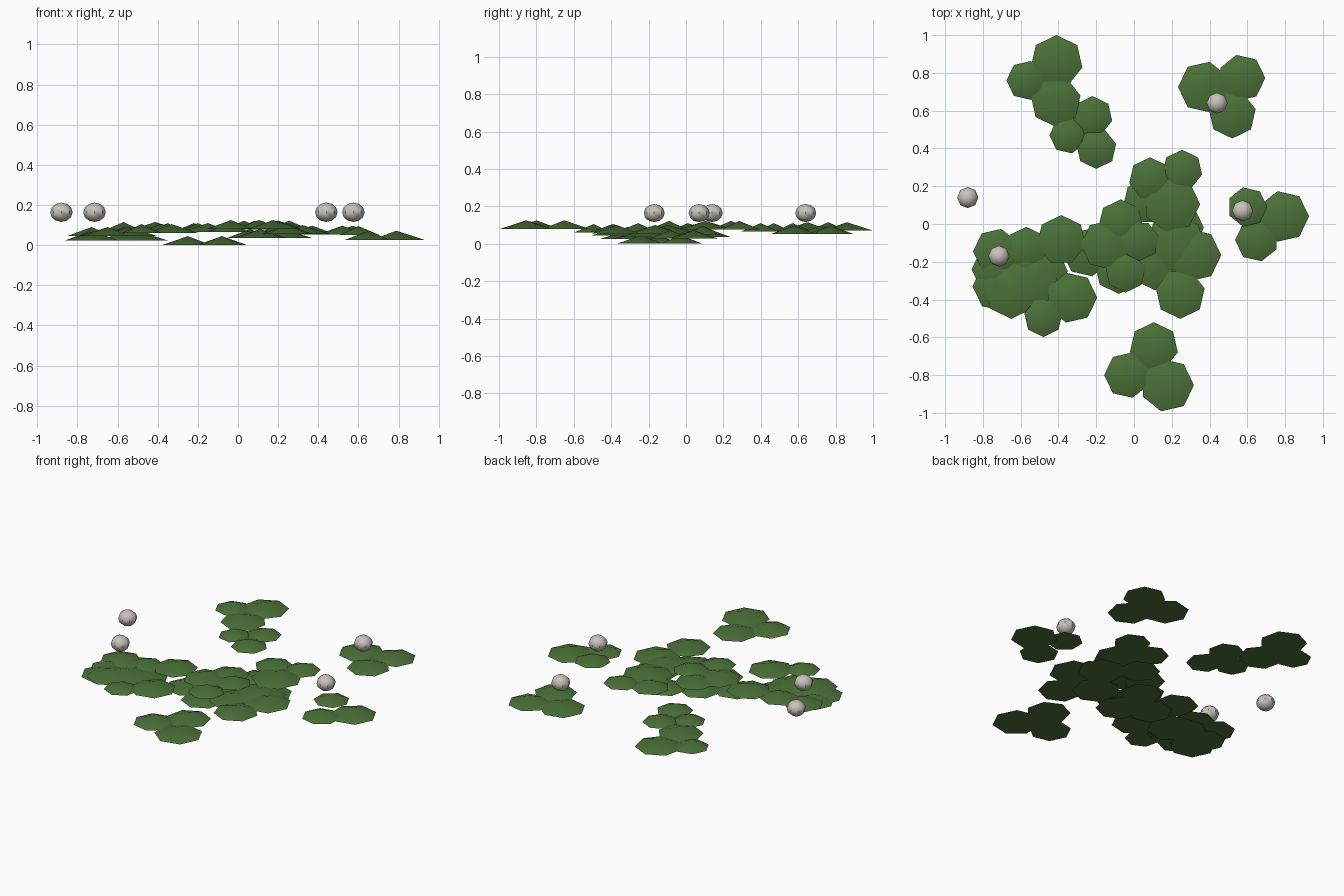
import bpy, math

def material(name, rgb):
    m = bpy.data.materials.new(name)
    m.diffuse_color = (*rgb, 1)
    return m

green = material("leaf green", (0.07, 0.165, 0.04))
stone = material("pale stone", (0.58, 0.55, 0.50))

def finish(name, mat):
    ob = bpy.context.object
    ob.name = name
    ob.data.materials.append(mat)
    bpy.ops.object.shade_smooth_by_angle(angle=math.radians(40))

def cluster(name, base, *cones):
    # shallow seven-sided cones, each with one corner pointing away from the cluster
    cx = sum(c[0] for c in cones) / len(cones)
    cy = sum(c[1] for c in cones) / len(cones)
    height = 0.045
    for i, (x, y, r) in enumerate(cones):
        quarter = round(math.atan2(y - cy, x - cx) / (math.pi / 2))
        bpy.ops.mesh.primitive_cone_add(
            vertices=7, radius1=r, radius2=0, depth=height,
            location=(x, y, base + height / 2),
            rotation=(0, 0, (quarter - 1) * math.pi / 2))
        finish(f"{name}_{i + 1}", green)

# outlying clusters
cluster("back_left_leaf", 0.07, (-0.41, 0.86, 0.14), (-0.57, 0.76, 0.105), (-0.415, 0.65, 0.135))
cluster("back_left_small_leaf", 0.065, (-0.22, 0.57, 0.107), (-0.35, 0.47, 0.098), (-0.2, 0.4, 0.108))
cluster("back_right_leaf", 0.052, (0.37, 0.725, 0.137), (0.57, 0.773, 0.125), (0.52, 0.58, 0.127))
cluster("right_leaf", 0.027, (0.79, 0.04, 0.137), (0.65, -0.085, 0.115))
cluster("right_upper_leaf", 0.05, (0.6, 0.09, 0.106))
cluster("front_leaf", 0.08, (0.105, -0.65, 0.13), (-0.035, -0.8, 0.123), (0.175, -0.853, 0.142))

# left mound, in layers
cluster("left_low_leaf", 0.024, (-0.74, -0.24, 0.12), (-0.72, -0.33, 0.135),
        (-0.57, -0.22, 0.13), (-0.5, -0.25, 0.15))
cluster("left_leaf", 0.045, (-0.73, -0.145, 0.122), (-0.57, -0.13, 0.115),
        (-0.65, -0.36, 0.142), (-0.55, -0.31, 0.15))
cluster("left_high_leaf", 0.06, (-0.48, -0.495, 0.103), (-0.33, -0.39, 0.135), (-0.385, -0.085, 0.132))

# middle mound, in layers
cluster("middle_ground_leaf", 0.0, (-0.25, -0.15, 0.13), (-0.08, -0.24, 0.13), (-0.08, -0.03, 0.12))
cluster("middle_low_leaf", 0.035, (0.11, -0.21, 0.14), (0.23, -0.02, 0.14), (0.06, 0.12, 0.12))
cluster("middle_leaf", 0.055, (0.22, -0.1, 0.155), (0.32, -0.165, 0.142), (0.245, -0.37, 0.132))
cluster("middle_upper_leaf", 0.065, (-0.07, 0.01, 0.12), (-0.15, -0.11, 0.133), (-0.045, -0.255, 0.108))
cluster("middle_top_leaf", 0.077, (0.085, 0.24, 0.113), (0.255, 0.285, 0.108),
        (0.2, 0.105, 0.15), (0.03, -0.09, 0.105))

# slightly flattened floating balls
for i, (x, y) in enumerate([(-0.88, 0.14), (-0.715, -0.17), (0.44, 0.64), (0.575, 0.07)]):
    bpy.ops.mesh.primitive_uv_sphere_add(segments=8, ring_count=6, radius=0.056,
                                         location=(x, y, 0.164))
    bpy.context.object.scale.z = 0.86
    finish(f"ball_{i + 1}", stone)
